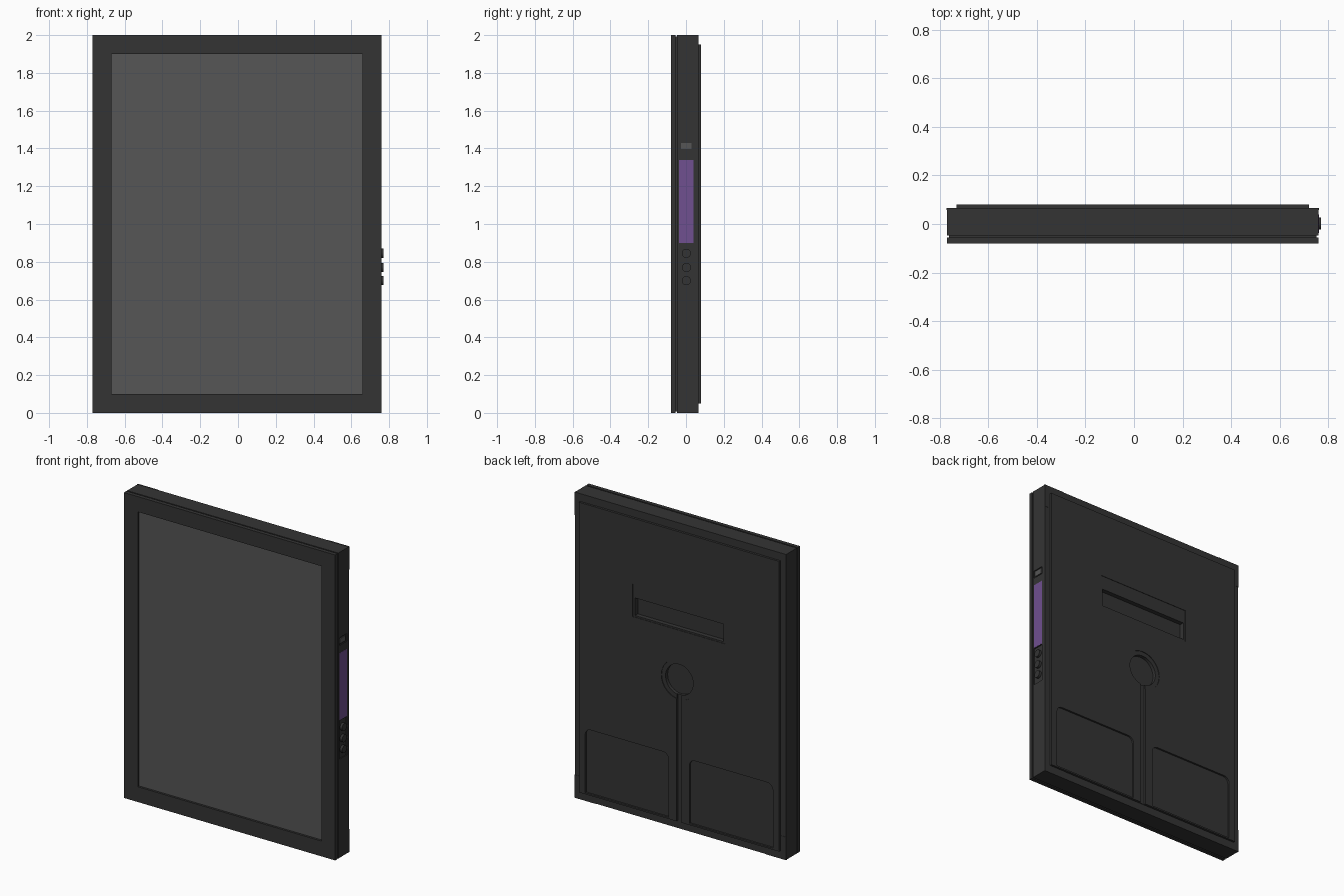
import bpy, bmesh, math
from mathutils import Matrix

if "Cube" in bpy.data.objects:
    bpy.data.objects.remove(bpy.data.objects["Cube"])


def material(name, rgb):
    m = bpy.data.materials.new(name)
    m.diffuse_color = (*rgb, 1)
    m.use_nodes = True
    m.node_tree.nodes["Principled BSDF"].inputs["Base Color"].default_value = m.diffuse_color
    return m


DARK = material("dark_grey", (0.034, 0.034, 0.034))
GLASS = material("screen_grey", (0.092, 0.092, 0.092))
PURPLE = material("purple", (0.16, 0.08, 0.28))
CX = -0.005  # the case sits slightly left because of the side buttons


def finish(bm, name, mat):
    me = bpy.data.meshes.new(name)
    bmesh.ops.recalc_face_normals(bm, faces=bm.faces)
    bm.to_mesh(me)
    bm.free()
    ob = bpy.data.objects.new(name, me)
    bpy.context.collection.objects.link(ob)
    me.materials.append(mat)
    return ob


def box(name, x, y, z, mat=DARK):
    bm = bmesh.new()
    bmesh.ops.create_cube(bm, size=1)
    for v in bm.verts:
        for i, (a, b) in enumerate((x, y, z)):
            v.co[i] = a if v.co[i] < 0 else b
    return finish(bm, name, mat)


def cylinder(name, centre, r, depth, axis, mat=DARK, seg=48):
    bm = bmesh.new()
    rot = Matrix.Rotation(math.pi / 2, 4, axis)
    bmesh.ops.create_cone(bm, cap_ends=True, segments=seg, radius1=r, radius2=r,
                          depth=depth, matrix=Matrix.Translation(centre) @ rot)
    return finish(bm, name, mat)


def rounded_top(name, x, y, z, r):
    # upright slab with rounded upper corners
    pts = [(x[0], z[0]), (x[1], z[0])]
    for cx, start in ((x[1] - r, 0), (x[0] + r, 90)):
        for k in range(7):
            a = math.radians(start + 15 * k)
            pts.append((cx + r * math.cos(a), z[1] - r + r * math.sin(a)))
    bm = bmesh.new()
    f = bm.faces.new([bm.verts.new((px, y[0], pz)) for px, pz in pts])
    ext = bmesh.ops.extrude_face_region(bm, geom=[f])["geom"]
    bmesh.ops.translate(bm, vec=(0, y[1] - y[0], 0),
                        verts=[g for g in ext if isinstance(g, bmesh.types.BMVert)])
    return finish(bm, name, DARK)


def cut(targets, cutter):
    for ob in targets:
        mod = ob.modifiers.new("cut", "BOOLEAN")
        mod.operation, mod.solver, mod.object = "DIFFERENCE", "EXACT", cutter
        bpy.context.view_layer.objects.active = ob
        bpy.ops.object.modifier_apply(modifier=mod.name)
    bpy.data.objects.remove(cutter)


# front bezel with the recessed screen
bezel = box("front_bezel", (-0.77, 0.76), (-0.08, -0.055), (0, 2))
cut([bezel], box("cutter", (-0.67, 0.66), (-0.1, -0.066), (0.1, 1.9)))
box("screen", (-0.669, 0.659), (-0.0665, -0.065), (0.101, 1.899), GLASS)

# thin inset seam between bezel and case
box("seam_core", (-0.762, 0.752), (-0.055, -0.047), (0.008, 1.992))

# rear case and raised back panel
case = box("rear_case", (-0.77, 0.76), (-0.047, 0.065), (0, 2))
panel = box("back_panel", (-0.73, 0.72), (0.065, 0.08), (0.05, 1.95))

# corner guards, proud of the case by a hair
for sx in (-1, 1):
    for z in ((-0.001, 0.15), (1.85, 2.001)):
        x = sorted((CX + sx * 0.615, CX + sx * 0.766))
        box("corner_guard", x, (0.058, 0.0665), z)

# hand slot: deep lower part under a shallow upper strip
cut([panel], box("cutter", (-0.34, 0.33), (0.077, 0.1), (1.305, 1.52)))
cut([panel, case], box("cutter", (-0.325, 0.315), (0.048, 0.1), (1.315, 1.43)))

# round cable recess with a shallow rim, and the channel running down
cut([panel], cylinder("cutter", (CX, 0.096, 0.98), 0.128, 0.04, "X"))
cut([panel, case], cylinder("cutter", (CX, 0.076, 0.98), 0.1, 0.044, "X"))
cut([panel], box("cutter", (CX - 0.017, CX + 0.017), (0.068, 0.1), (0.04, 0.9)))

# two lower pockets with rounded upper corners
for sx in (-1, 1):
    x = sorted((CX + sx * 0.075, CX + sx * 0.68))
    cut([panel], rounded_top("cutter", x, (0.068, 0.1), (0.06, 0.48), 0.04))

# right side: light window, purple strip, button tray with three buttons
side_y = (-0.037, 0.04)
cut([case], box("cutter", (0.754, 0.8), side_y, (1.39, 1.44)))
box("side_window", (0.75, 0.759), (-0.026, 0.03), (1.398, 1.43), GLASS)
cut([case], box("cutter", (0.754, 0.8), side_y, (0.645, 0.897)))
box("side_strip", (0.755, 0.761), side_y, (0.9, 1.34), PURPLE)
for z in (0.70, 0.77, 0.845):
    cylinder("side_button", (0.76, 0.002, z), 0.024, 0.02, "Y", DARK, 32)

# smooth the round walls, keep every edge sharp
for ob in bpy.context.scene.objects:
    ob.select_set(True)
bpy.ops.object.shade_smooth_by_angle(angle=math.radians(30))
